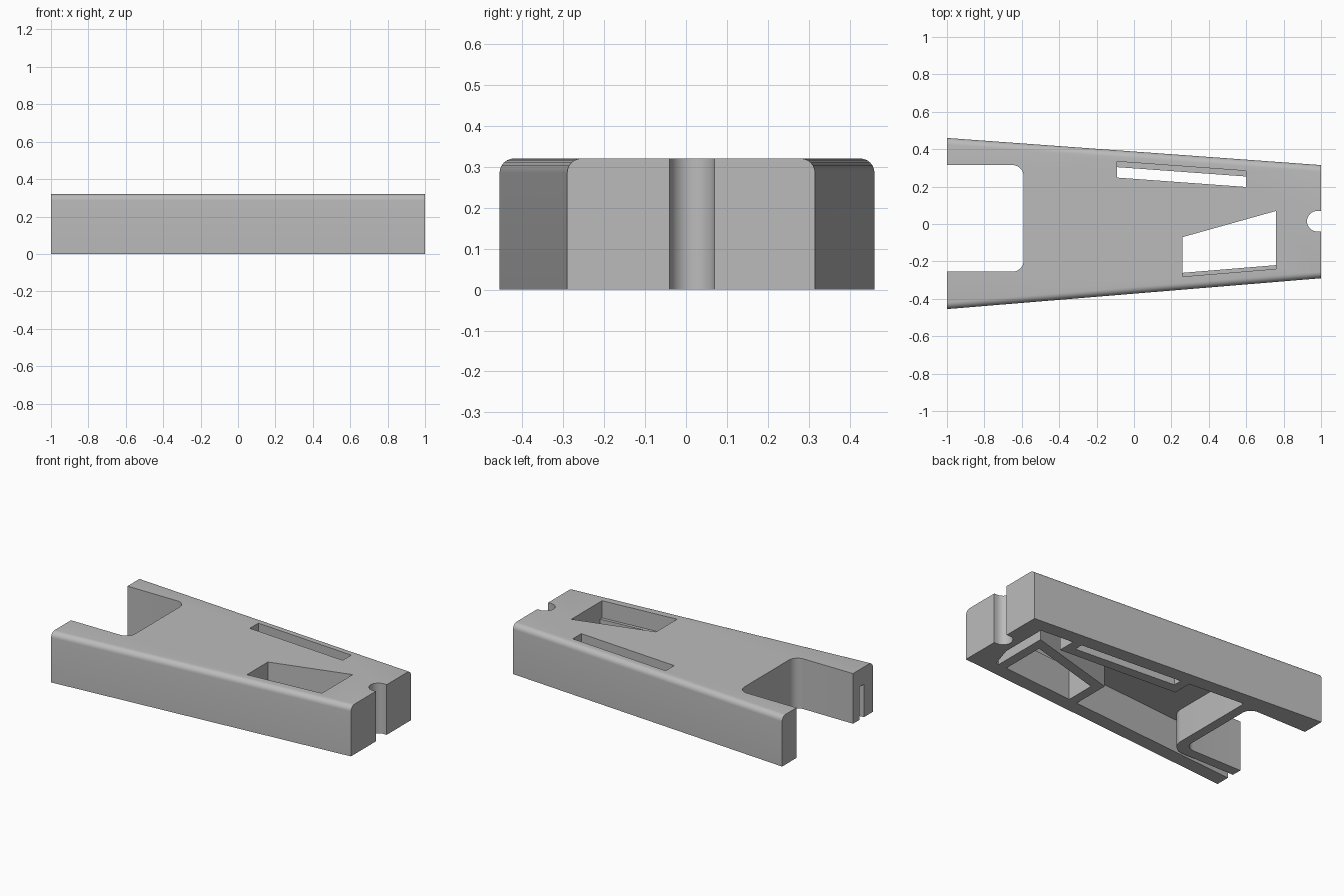
import bpy, bmesh, math
from mathutils import Vector

if "Cube" in bpy.data.objects:
    bpy.data.objects.remove(bpy.data.objects["Cube"])

HEIGHT, ROOF, WALL, RIB = 0.32, 0.21, 0.09, 0.06

grey = bpy.data.materials.new("plain grey")
grey.use_nodes = True
colour = (0.5, 0.5, 0.5, 1)
grey.diffuse_color = colour
grey.node_tree.nodes["Principled BSDF"].inputs["Base Color"].default_value = colour


def north(x, inset=0.0):
    """Tapered back side, moved inwards by inset."""
    return (x, 0.3875 - 0.0725 * x - inset)


def south(x, inset=0.0):
    """Tapered front side, moved inwards by inset."""
    return (x, -0.3725 + 0.0825 * x + inset)


def arc(cx, cy, r, start, end, steps=10):
    angles = [math.radians(start + (end - start) * i / steps) for i in range(steps + 1)]
    return [(cx + r * math.cos(a), cy + r * math.sin(a)) for a in angles]


def prism(name, outline, z0, z1):
    """Extrude a plan outline between two heights."""
    bm = bmesh.new()
    face = bm.faces.new([bm.verts.new((x, y, z0)) for x, y in outline])
    out = bmesh.ops.extrude_face_region(bm, geom=[face])
    verts = [v for v in out["geom"] if isinstance(v, bmesh.types.BMVert)]
    bmesh.ops.translate(bm, vec=Vector((0, 0, z1 - z0)), verts=verts)
    bmesh.ops.recalc_face_normals(bm, faces=bm.faces)
    mesh = bpy.data.meshes.new(name)
    bm.to_mesh(mesh)
    bm.free()
    obj = bpy.data.objects.new(name, mesh)
    bpy.context.collection.objects.link(obj)
    mesh.materials.append(grey)
    return obj


def cut(target, cutter):
    """Subtract the cutter and remove it."""
    cutter.hide_render = True
    bpy.context.view_layer.objects.active = target
    mod = target.modifiers.new("cut", "BOOLEAN")
    mod.operation, mod.solver, mod.object = "DIFFERENCE", "EXACT", cutter
    bpy.ops.object.modifier_apply(modifier=mod.name)
    bpy.data.objects.remove(cutter)


# Tapered body with the end notch and the round groove
NX, NS, NN, R = -0.59, -0.255, 0.315, 0.06
outline = [south(-1), south(1)]
outline += [(1, -0.04)] + arc(0.98, 0.015, 0.055, 270, 90, 16) + [(1, 0.07)]
outline += [north(1), north(-1), (-1, NN)]
outline += arc(NX - R, NN - R, R, 90, 0) + arc(NX - R, NS + R, R, 0, -90)
outline += [(-1, NS)]
body = prism("bracket_body", outline, 0, HEIGHT)

# Rounded long top edges
bm = bmesh.new()
bm.from_mesh(body.data)
long_edges = [e for e in bm.edges if e.calc_length() > 1.9
              and all(v.co.z > HEIGHT - 0.01 for v in e.verts)]
bmesh.ops.bevel(bm, geom=long_edges, offset=0.035, segments=6, profile=0.5,
                affect="EDGES")
bm.to_mesh(body.data)
bm.free()

# Hollow underside, leaving outer walls, a notch wall and an end slot
CX, CY, CR = NX + RIB, NS - 0.065, 0.1
hollow = [south(0.84, WALL), (0.885, -0.07), north(0.885, WALL), north(CX, WALL)]
hollow += arc(CX - CR, CY + CR, CR, 0, -90)
hollow += [(-1.1, CY), south(-1.1, WALL)]
cavity = prism("cavity_cutter", hollow, -0.1, ROOF)

# Frames around the windows are kept out of the hollow
big_frame = [south(0.26 - RIB, 0.05), south(0.76 + RIB, 0.05),
             (0.76 + RIB, 0.153), (0.26 - RIB, -0.02)]
slim_frame = [(-0.09 - RIB, 0.185), (0.6 + RIB, 0.134),
              north(0.6 + RIB, 0.05), north(-0.09 - RIB, 0.05)]
for frame in (big_frame, slim_frame):
    cut(cavity, prism("frame_cutter", frame, -0.2, HEIGHT))
cut(body, cavity)

# Windows: straight through inside the wall, with a ledge over the wall top
big_edge = [(0.76, 0.07), (0.26, -0.07)]
slim_edge = [(-0.09, 0.248), (0.6, 0.198)]
for inset, z0 in ((WALL, -0.1), (0.07, ROOF)):
    cut(body, prism("window_cutter", [south(0.26, inset), south(0.76, inset)] + big_edge,
                    z0, 0.5))
    inset = WALL if z0 < 0 else 0.06
    cut(body, prism("window_cutter", slim_edge + [north(0.6, inset), north(-0.09, inset)],
                    z0, 0.5))

# Smooth rounds with crisp corners
bpy.ops.object.select_all(action="DESELECT")
body.select_set(True)
bpy.context.view_layer.objects.active = body
bpy.ops.object.shade_smooth_by_angle(angle=math.radians(30))
